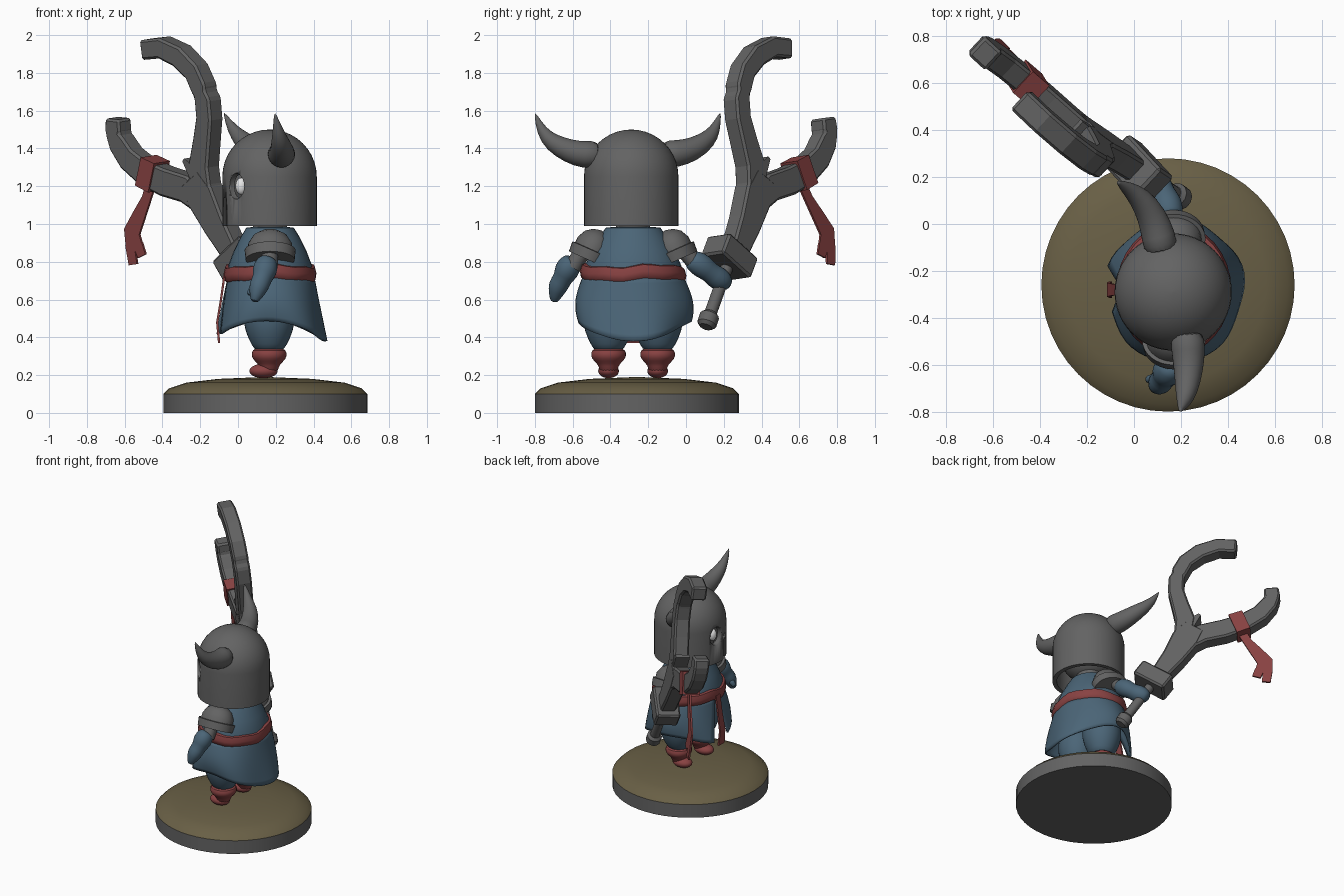
import bpy, bmesh, math
from math import sin, cos, pi, radians
from mathutils import Vector, Matrix

cube = bpy.data.objects.get("Cube")
if cube:
    bpy.data.objects.remove(cube, do_unlink=True)


def material(name, rgb):
    m = bpy.data.materials.new(name)
    m.use_nodes = True
    m.diffuse_color = (*rgb, 1)
    for node in m.node_tree.nodes:
        if node.type == 'BSDF_PRINCIPLED':
            node.inputs["Base Color"].default_value = (*rgb, 1)
    return m


STEEL = material("steel grey", (.125, .125, .125))
BLUE = material("cloth blue", (.07, .13, .185))
RED = material("cloth red", (.25, .055, .055))
OLIVE = material("ground olive", (.14, .115, .06))
WHITE = material("eye white", (.85, .85, .85))


def finish(name, bm, mat, angle=40, subsurf=0):
    bmesh.ops.recalc_face_normals(bm, faces=bm.faces)
    mesh = bpy.data.meshes.new(name)
    bm.to_mesh(mesh)
    bm.free()
    ob = bpy.data.objects.new(name, mesh)
    bpy.context.collection.objects.link(ob)
    if mat:
        mesh.materials.append(mat)
    if subsurf:
        mod = ob.modifiers.new("Smooth", 'SUBSURF')
        mod.levels = mod.render_levels = subsurf
    if angle:
        bpy.ops.object.select_all(action='DESELECT')
        ob.select_set(True)
        bpy.context.view_layer.objects.active = ob
        bpy.ops.object.shade_smooth_by_angle(angle=radians(angle))
    return ob


def loft(name, rings, mat, closed=True, **kw):
    """Skin a list of point rings; closed rings are capped at both ends."""
    bm = bmesh.new()
    rows = [[bm.verts.new(p) for p in ring] for ring in rings]
    n = len(rows[0])
    for a, b in zip(rows, rows[1:]):
        for i in range(n if closed else n - 1):
            j = (i + 1) % n
            bm.faces.new((a[i], a[j], b[j], b[i]))
    if closed:
        bm.faces.new(rows[0])
        bm.faces.new(rows[-1])
    return finish(name, bm, mat, **kw)


def lathe(name, center, profile, mat, sx=1, sy=1, n=32, tilt=0, **kw):
    m = Matrix.Translation(center) @ Matrix.Rotation(tilt, 4, 'X')
    rings = [[m @ Vector((r * sx * cos(2 * pi * i / n), r * sy * sin(2 * pi * i / n), z))
              for i in range(n)] for r, z in profile]
    return loft(name, rings, mat, **kw)


def tangents(pts):
    last = len(pts) - 1
    return [(pts[min(i + 1, last)] - pts[max(i - 1, 0)]).normalized() for i in range(last + 1)]


def tube(name, path, mat, n=12, **kw):
    """Round sweep along (x, y, z, radius) points."""
    pts = [Vector(p[:3]) for p in path]
    rings = []
    for p, t, q in zip(pts, tangents(pts), path):
        s = t.cross(Vector((1, 0, 0))).normalized()
        u = s.cross(t)
        rings.append([p + q[3] * (s * cos(2 * pi * i / n) + u * sin(2 * pi * i / n)) for i in range(n)])
    return loft(name, rings, mat, **kw)


def bar(name, path, thick, normal, mat, bevel=0.0):
    """Rectangular sweep along (point, width) pairs."""
    pts = [p for p, w in path]
    rings = []
    for (p, w), t in zip(path, tangents(pts)):
        s = t.cross(normal).normalized() * w / 2
        k = normal * thick / 2
        rings.append([p + s + k, p - s + k, p - s - k, p + s - k])
    ob = loft(name, rings, mat, angle=0)
    if bevel:
        mod = ob.modifiers.new("Bevel", 'BEVEL')
        mod.width = bevel
        mod.segments = 1
    return ob


def ball(name, center, scale, mat, yaw=0, **kw):
    bm = bmesh.new()
    m = Matrix.Translation(center) @ Matrix.Rotation(yaw, 4, 'Z') @ Matrix.Diagonal((*scale, 1))
    bmesh.ops.create_uvsphere(bm, u_segments=24, v_segments=14, radius=1, matrix=m)
    return finish(name, bm, mat, **kw)


# Round stand with a domed top
lathe("stand_rim", (.145, -.26, 0), [(.54, 0), (.54, .1)], STEEL, n=48)
lathe("stand_ground", (.145, -.26, 0),
      [(.54, .1), (.51, .13), (.42, .16), (.25, .18), (.01, .19)], OLIVE, n=48)

# Legs, boots, shoulder pads on both sides of the body
MID = -.28
for side, label in ((-1, "left"), (1, "right")):
    y = MID + side * .13
    lathe(label + "_trouser", (.165, y, 0),
          [(.07, .32), (.095, .36), (.13, .43), (.145, .52), (.12, .64)], BLUE, n=16, subsurf=1)
    lathe(label + "_boot_cuff", (.165, y, 0),
          [(.05, .21), (.05, .25), (.08, .275), (.098, .3), (.092, .335), (.06, .345)],
          RED, n=16, subsurf=1, angle=60)
    ball(label + "_boot_foot", (.135, y, .222), (.075, .055, .038), RED)
    pad = (.17, MID + side * .235, .82)
    lathe(label + "_shoulder_rim", pad, [(.1, -.01), (.13, -.01), (.135, .045), (.1, .05)],
          STEEL, sy=.85, tilt=side * radians(24))
    lathe(label + "_shoulder_dome", pad, [(.118, .03), (.116, .08), (.09, .125), (.05, .15), (.005, .16)],
          STEEL, sy=.85, tilt=side * radians(24))

# Torso and sash
BODY = (.17, MID, 0)
lathe("torso", BODY, [(.265, .68), (.255, .78), (.22, .86), (.18, .93), (.145, .98), (.1, .985)],
      BLUE, sx=.87)
lathe("neck", BODY, [(.09, .95), (.09, 1.04)], STEEL)
sash = lathe("sash", BODY, [(.25, .695), (.276, .705), (.282, .74), (.272, .775), (.25, .78)], RED, sx=.87, angle=60)
for v in sash.data.vertices:
    a = math.atan2(v.co.y - MID, v.co.x - .17)
    v.co.z += .008 * sin(3 * a) + .005 * sin(7 * a)

# Skirt, open at the front, with a hanging strap
rows = []
for k in range(11):
    t = k / 10
    row = []
    for i in range(49):
        a = (pi - .03 - .3 * t) * (i / 24 - 1)
        hem = .44 - .045 * cos(2 * a) - .015 * cos(a)
        fold = .01 * t * sin(5 * a)
        row.append((.175 + (.23 + .065 * t + fold) * cos(a),
                    MID + (.268 + .045 * sin(2.3 * t) + fold) * sin(a), .72 + (hem - .72) * t))
    rows.append(row)
skirt = loft("skirt", rows, BLUE, closed=False)
skirt.modifiers.new("Thickness", 'SOLIDIFY').thickness = .012
bar("front_strap", [(Vector((x, MID, z)), w) for x, z, w in
                    ((-.07, .74, .05), (-.09, .6, .05), (-.11, .48, .06), (-.1, .37, .07))],
    .012, Vector((1, 0, 0)), RED)

# Arms and gloves
tube("left_arm", [(.17, -.52, .9, .045), (.165, -.6, .77, .045)], STEEL)
tube("right_arm", [(.17, -.04, .9, .045), (.15, .06, .78, .045)], STEEL)
tube("left_glove", [(.16, -.595, .815, .04), (.155, -.605, .8, .06), (.14, -.635, .75, .072),
                    (.13, -.65, .715, .05), (.11, -.68, .67, .058), (.095, -.692, .62, .035),
                    (.085, -.7, .585, .02)], BLUE, subsurf=1, angle=60)
tube("left_thumb", [(.11, -.66, .68, .022), (.07, -.66, .65, .022), (.055, -.665, .62, .014)],
     BLUE, subsurf=1)
tube("right_glove", [(.16, .02, .82, .04), (.155, .035, .81, .06), (.14, .09, .775, .07),
                     (.125, .125, .745, .052), (.1, .165, .715, .068), (.075, .205, .69, .055),
                     (.06, .225, .67, .03)], BLUE, subsurf=1, angle=60)

# Helmet shell with eye openings and a mouth slit, turned slightly to one side
HEAD = Vector((.167, -.29, 0))
YAW = radians(18)


def around(angle, r, z):
    """Point on the head at an angle from straight ahead."""
    return HEAD + Vector((-r * cos(YAW + angle), -r * sin(YAW + angle), z))


arc = [pi / 2 * i / 10 for i in range(11)]
shell = [(max(.22 * cos(a), .002), 1.25 + .22 * sin(a)) for a in reversed(arc)] + [(.22, .99), (.25, .99)]
shell += [(max(.25 * cos(a), .002), 1.25 + .25 * sin(a)) for a in arc]
helmet = lathe("helmet", HEAD, shell, STEEL, n=48)

cutters = [ball("eye_cutter", around(s * radians(27), .25, 1.2), (.07, .055, .068), None, YAW + s * radians(27))
           for s in (-1, 1)]
bm = bmesh.new()
slit = Matrix.Translation(around(0, .25, 1.04)) @ Matrix.Rotation(YAW, 4, 'Z') @ Matrix.Diagonal((.12, .045, .2, 1))
bmesh.ops.create_cube(bm, size=1, matrix=slit)
cutters.append(finish("slit_cutter", bm, None))
for c in cutters:
    c.hide_render = True
    mod = helmet.modifiers.new("Opening", 'BOOLEAN')
    mod.operation = 'DIFFERENCE'
    mod.solver = 'EXACT'
    mod.object = c
    bpy.context.view_layer.objects.active = helmet
    bpy.ops.object.modifier_apply(modifier=mod.name)
    bpy.data.objects.remove(c, do_unlink=True)

ball("head", HEAD + Vector((0, 0, 1.2)), (.2, .2, .2), STEEL)
for s, label in ((1, "left"), (-1, "right")):
    ball(label + "_eye", around(s * radians(27), .212, 1.2), (.03, .03, .045), WHITE)

# Horns
tube("left_horn", [(.225, -.45, 1.37, .075), (.232, -.54, 1.365, .074), (.233, -.62, 1.385, .064),
                   (.225, -.71, 1.43, .05), (.212, -.765, 1.49, .03), (.195, -.8, 1.59, .004)],
     STEEL, n=16, subsurf=1, angle=60)
tube("right_horn", [(.12, -.13, 1.37, .075), (.105, -.05, 1.37, .074), (.075, .04, 1.395, .064),
                    (.025, .115, 1.445, .05), (-.03, .155, 1.5, .03), (-.075, .182, 1.59, .004)],
     STEEL, n=16, subsurf=1, angle=60)

# Forked weapon, lying in one leaning plane
NORMAL = Vector((1, 1.074, .161)).normalized()


def on_plane(y, z):
    return Vector((.395 - 1.074 * y - .161 * z, y, z))


def blade(name, path, thick=.11, mat=STEEL, bevel=.012):
    return bar(name, [(on_plane(y, z), w) for y, z, w in path], thick, NORMAL, mat, bevel)


blade("weapon_shaft", [(.25, .84, .12), (.31, 1.0, .16), (.355, 1.15, .2), (.39, 1.25, .16)])
blade("upper_prong", [(.32, 1.08, .12), (.34, 1.2, .13), (.34, 1.31, .14), (.305, 1.44, .12),
                      (.275, 1.56, .11), (.268, 1.66, .11), (.275, 1.695, .09), (.277, 1.72, .11),
                      (.3, 1.81, .11), (.36, 1.89, .115), (.44, 1.935, .11), (.53, 1.925, .105)], .108)
blade("lower_prong", [(.34, 1.1, .13), (.43, 1.19, .15), (.53, 1.225, .15), (.62, 1.275, .14),
                      (.69, 1.35, .13), (.725, 1.43, .12), (.735, 1.47, .1), (.733, 1.5, .11),
                      (.725, 1.56, .1)], .106)
blade("fork_spur", [(.35, 1.24, .1), (.405, 1.345, .02)], .1, bevel=0)
blade("weapon_guard", [(.21, .772, .25), (.25, .878, .25)], .17)

# Handle and pommel follow the same plane
tube("weapon_handle", [(*on_plane(.12, .5), .033), (*on_plane(.235, .82), .033)], STEEL)
tube("weapon_pommel", [(*on_plane(y, z), r) for y, z, r in
                       ((.105, .455, .035), (.11, .47, .052), (.125, .515, .052), (.13, .53, .035))], STEEL)

# Ribbon wrapped on the lower prong with a torn hanging tail
blade("ribbon_wrap", [(.57, 1.25, .165), (.63, 1.285, .16)], .125, RED, 0)
blade("ribbon_tail", [(.61, 1.22, .06), (.65, 1.13, .06), (.7, 1.04, .085), (.745, .96, .11), (.745, .88, .12)],
      .012, RED, 0)
for k, (y, z) in enumerate(((.715, .83), (.765, .785))):
    blade("ribbon_end_%d" % (k + 1), [(.725 + .04 * k, .89, .065), (y, z, .06)], .012, RED, 0)
